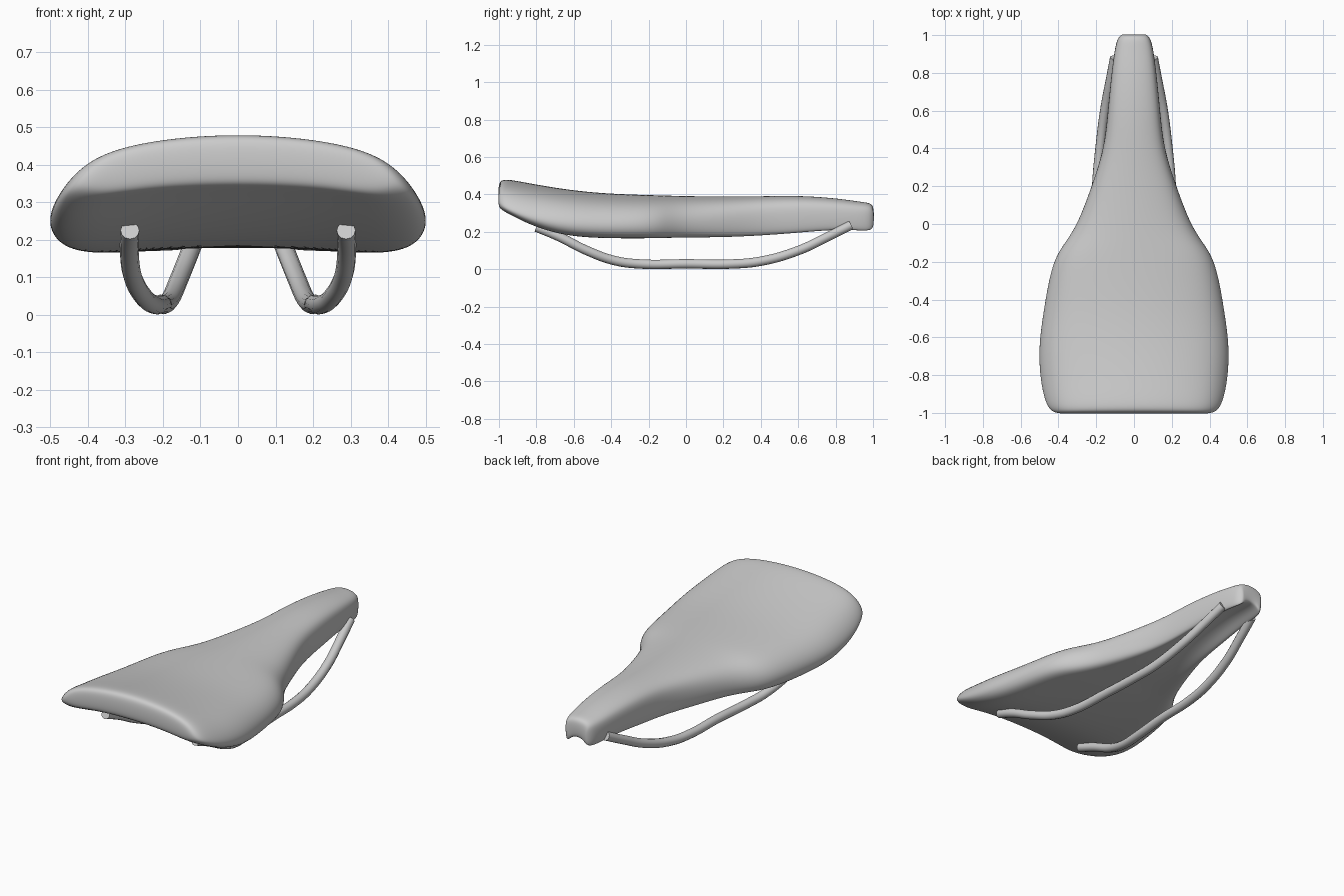
import bpy, bmesh

if "Cube" in bpy.data.objects:
    bpy.data.objects.remove(bpy.data.objects["Cube"])

# Saddle body: cross-sections lofted from the wide rear to the narrow nose
# (y, half width, crown z, side z, lower rim z, underside centre z)
stations = [
    (-1.004, .40, .458, .365, .335, .36),
    (-.985, .44, .487, .345, .315, .345),
    (-.93, .466, .484, .32, .285, .32),
    (-.82, .489, .463, .285, .228, .265),
    (-.65, .498, .434, .265, .175, .205),
    (-.45, .47, .411, .255, .162, .185),
    (-.20, .427, .402, .26, .163, .18),
    (-.10, .36, .399, .265, .166, .18),
    (0, .293, .396, .27, .168, .185),
    (.20, .22, .392, .29, .168, .185),
    (.40, .155, .393, .31, .175, .205),
    (.60, .136, .397, .325, .188, .235),
    (.80, .117, .383, .32, .207, .255),
    (.93, .10, .363, .31, .201, .25),
    (.985, .085, .357, .305, .201, .245),
    (1.005, .062, .335, .30, .222, .25),
]


def section(y, w, crown, side, rim, under):
    """Closed ring: seven top points left to right, then seven bottom points back."""
    w *= 1.035
    drop = crown - side
    top = [(.5, crown - .12 * drop), (.85, crown - .42 * drop), (1, side)]
    low = [(.97, rim + .2 * (side - rim)), (.82, rim - .004), (.5, under + .3 * (rim - under))]
    ring = [(-u * w, y, z) for u, z in reversed(top)]
    ring += [(0, y, crown)] + [(u * w, y, z) for u, z in top]
    ring += [(u * w, y, z) for u, z in low] + [(0, y, under)]
    ring += [(-u * w, y, z) for u, z in reversed(low)]
    return ring


bm = bmesh.new()
rings = [[bm.verts.new(p) for p in section(*s)] for s in stations]
n = len(rings[0])
for a, b in zip(rings, rings[1:]):
    for i in range(n):
        j = (i + 1) % n
        bm.faces.new((a[i], a[j], b[j], b[i]))
# Rear and nose caps
for ring in (rings[0], rings[-1]):
    for i in range(n // 2 - 1):
        bm.faces.new((ring[i], ring[i + 1], ring[n - 2 - i], ring[n - 1 - i]))
bmesh.ops.recalc_face_normals(bm, faces=bm.faces[:])
for f in bm.faces:
    f.smooth = True
mesh = bpy.data.meshes.new("saddle_body")
bm.to_mesh(mesh)
bm.free()
body = bpy.data.objects.new("saddle_body", mesh)
bpy.context.collection.objects.link(body)
sub = body.modifiers.new("smooth", 'SUBSURF')
sub.levels = sub.render_levels = 3

# Mounting rails: one bent tube on each side
rail_path = [
    (.288, -.80, .225), (.290, -.68, .175), (.280, -.53, .100),
    (.250, -.38, .046), (.225, -.24, .028), (.205, 0, .029),
    (.195, .24, .028), (.180, .40, .043), (.155, .60, .100),
    (.125, .76, .175), (.102, .88, .235),
]
for name, s in (("left_rail", -1), ("right_rail", 1)):
    curve = bpy.data.curves.new(name, 'CURVE')
    curve.dimensions = '3D'
    curve.bevel_depth = .025
    curve.bevel_resolution = 4
    curve.use_fill_caps = True
    curve.resolution_u = 8
    spline = curve.splines.new('BEZIER')
    spline.bezier_points.add(len(rail_path) - 1)
    for p, (x, y, z) in zip(spline.bezier_points, rail_path):
        p.co = (s * x, y, z)
        p.handle_left_type = p.handle_right_type = 'AUTO'
    bpy.context.collection.objects.link(bpy.data.objects.new(name, curve))
